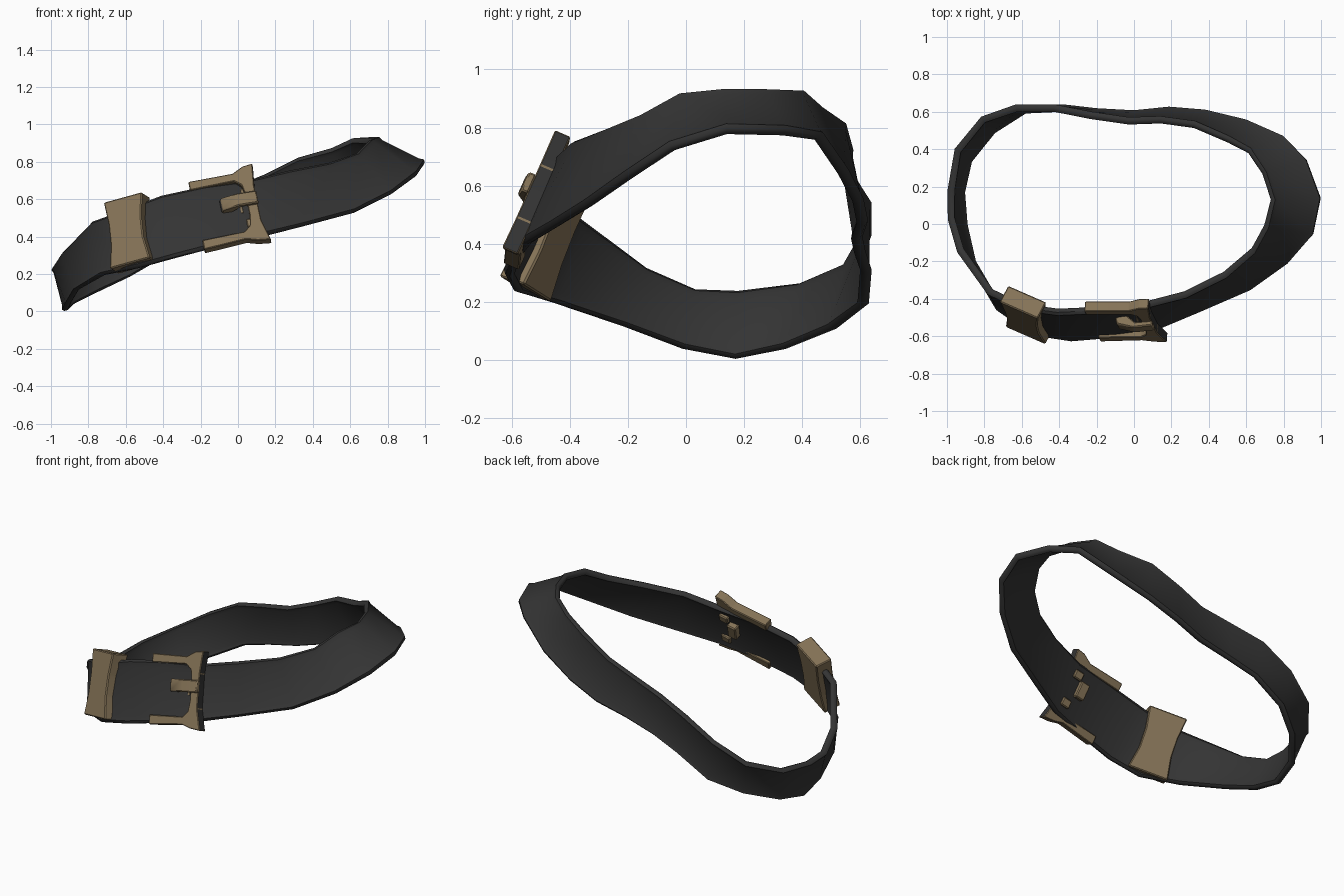
import bpy, bmesh, math
from mathutils import Vector

if "Cube" in bpy.data.objects:
    bpy.data.objects.remove(bpy.data.objects["Cube"])


def material(name, rgb):
    m = bpy.data.materials.new(name)
    m.diffuse_color = (*rgb, 1)
    m.use_nodes = True
    m.node_tree.nodes["Principled BSDF"].inputs["Base Color"].default_value = m.diffuse_color
    return m


LEATHER = material("black leather", (0.034, 0.034, 0.034))
BRASS = material("aged brass", (0.235, 0.172, 0.095))


def finish(bm, name, mats, angle=35):
    bmesh.ops.recalc_face_normals(bm, faces=bm.faces)
    me = bpy.data.meshes.new(name)
    bm.to_mesh(me)
    bm.free()
    for m in mats:
        me.materials.append(m)
    for p in me.polygons:
        p.use_smooth = True
    me.set_sharp_from_angle(angle=math.radians(angle))
    ob = bpy.data.objects.new(name, me)
    bpy.context.collection.objects.link(ob)
    return ob


# Belt strap: bottom edge and top edge at each station, anticlockwise from the front left
STATIONS = [
    (-.53, -.585, .235, -.60, -.44, .54), (-.33, -.615, .29, -.41, -.465, .615),
    (-.10, -.595, .35, -.18, -.455, .665), (.12, -.555, .40, .05, -.43, .695),
    (.34, -.46, .455, .27, -.375, .75), (.62, -.34, .53, .48, -.27, .79),
    (.82, -.20, .63, .63, -.14, .84), (.955, -.05, .73, .70, -.01, .91),
    (.995, .14, .79, .735, .13, .92), (.92, .34, .785, .69, .27, .92),
    (.80, .46, .765, .61, .39, .92), (.60, .545, .64, .50, .45, .87),
    (.38, .595, .54, .32, .53, .82), (.19, .61, .465, .14, .555, .73),
    (0, .59, .41, -.03, .55, .66), (-.20, .60, .36, -.23, .58, .61),
    (-.38, .62, .30, -.43, .62, .55), (-.58, .61, .185, -.63, .62, .44),
    (-.75, .50, .105, -.81, .56, .33), (-.88, .34, .04, -.945, .395, .26),
    (-.92, .17, .005, -.98, .18, .235), (-.905, -.01, .04, -.98, .03, .24),
    (-.86, -.21, .115, -.93, -.14, .315), (-.72, -.45, .195, -.77, -.36, .48),
]
HALF = [(0, .008), (.04, .020), (.12, .013), (.88, .013), (.96, .020), (1, .008)]
SECTION = HALF + [(u, -n) for u, n in reversed(HALF)]   # strap with beaded rims


def build_strap():
    bm = bmesh.new()
    low = [Vector(s[:3]) for s in STATIONS]
    top = [Vector(s[3:]) for s in STATIONS]
    count = len(low)
    rings = []
    for i in range(count):
        j, k = (i + 1) % count, i - 1
        tangent = (low[j] + top[j]) - (low[k] + top[k])
        across = top[i] - low[i]
        out = tangent.cross(across).normalized()
        rings.append([bm.verts.new(low[i] + across * u + out * n) for u, n in SECTION])
    m = len(SECTION)
    for i in range(count):
        a, b = rings[i], rings[(i + 1) % count]
        for q in range(m):
            r = (q + 1) % m
            bm.faces.new((a[q], b[q], b[r], a[r]))
    return finish(bm, "belt_strap", [LEATHER], 50)


build_strap()


def frame(origin, along, up):
    """Local axes on the strap: along it, across it, out of it."""
    a = Vector(along).normalized()
    n = a.cross(Vector(up)).normalized()
    return Vector(origin), a, n.cross(a), n


def plate(name, axes, pts, lo, hi, side=False, bevel=.006, dark=None):
    """Extrude an outline: (along, across) outwards, or (along, out) sideways."""
    o, a, w, n = axes
    bm = bmesh.new()
    p, q = (n, w) if side else (w, n)
    ends = [[bm.verts.new(o + a * x + p * y + q * d) for x, y in pts] for d in (lo, hi)]
    c = len(pts)
    bm.faces.new(ends[0])
    bm.faces.new(ends[1][::-1])
    for i in range(c):
        j = (i + 1) % c
        bm.faces.new((ends[0][i], ends[0][j], ends[1][j], ends[1][i]))
    bmesh.ops.recalc_face_normals(bm, faces=bm.faces)
    if dark:        # worn dark end faces
        for f in bm.faces:
            f.normal_update()
            if f.normal.dot(a) * dark > .75:
                f.material_index = 1
    bmesh.ops.bevel(bm, geom=bm.edges[:], offset=bevel, segments=1,
                    affect='EDGES', clamp_overlap=True)
    return finish(bm, name, [BRASS, LEATHER])


def rect(x0, x1, y0, y1):
    return [(x0, y0), (x1, y0), (x1, y1), (x0, y1)]


# Keeper loop with pinched sides
keeper = frame((-.575, -.485, .42), (.87, -.38, .24), (-.15, .38, .9))
plate("keeper_loop", keeper,
      [(-.115, .19), (.115, .19), (.095, .06), (.095, -.06),
       (.12, -.19), (-.12, -.19), (-.10, -.06), (-.10, .06)], -.05, .052)

# Buckle frame: flared front bar with two arms reaching back along the strap
buckle = frame((-.03, -.512, .54), (.975, .01, .2), (-.2, .4, .89))
plate("buckle_frame", buckle,
      [(-.20, .20), (.04, .195), (.10, .225), (.155, .23), (.14, .10), (.14, -.10),
       (.17, -.225), (.10, -.215), (.04, -.195), (-.19, -.205), (-.19, -.15),
       (.04, -.15), (.075, -.12), (.085, -.06), (.085, .06), (.075, .12),
       (.04, .15), (-.20, .15)], -.022, .036, bevel=.004, dark=1)

# Tongue arching over the bar
plate("buckle_tongue", buckle,
      [(-.06, .015), (-.05, .05), (.04, .072), (.145, .060),
       (.145, .032), (.05, .04), (-.01, -.01)], -.01, .062, side=True, dark=-1)

# Hinge pieces on the inside of the strap
plate("hinge_block", buckle, rect(.0, .06, -.03, .07), -.06, .0)
for i, y in enumerate((-.09, .09)):
    plate(f"hinge_lug_{i}", buckle, rect(.06, .12, y - .025, y + .025), -.05, .0)
